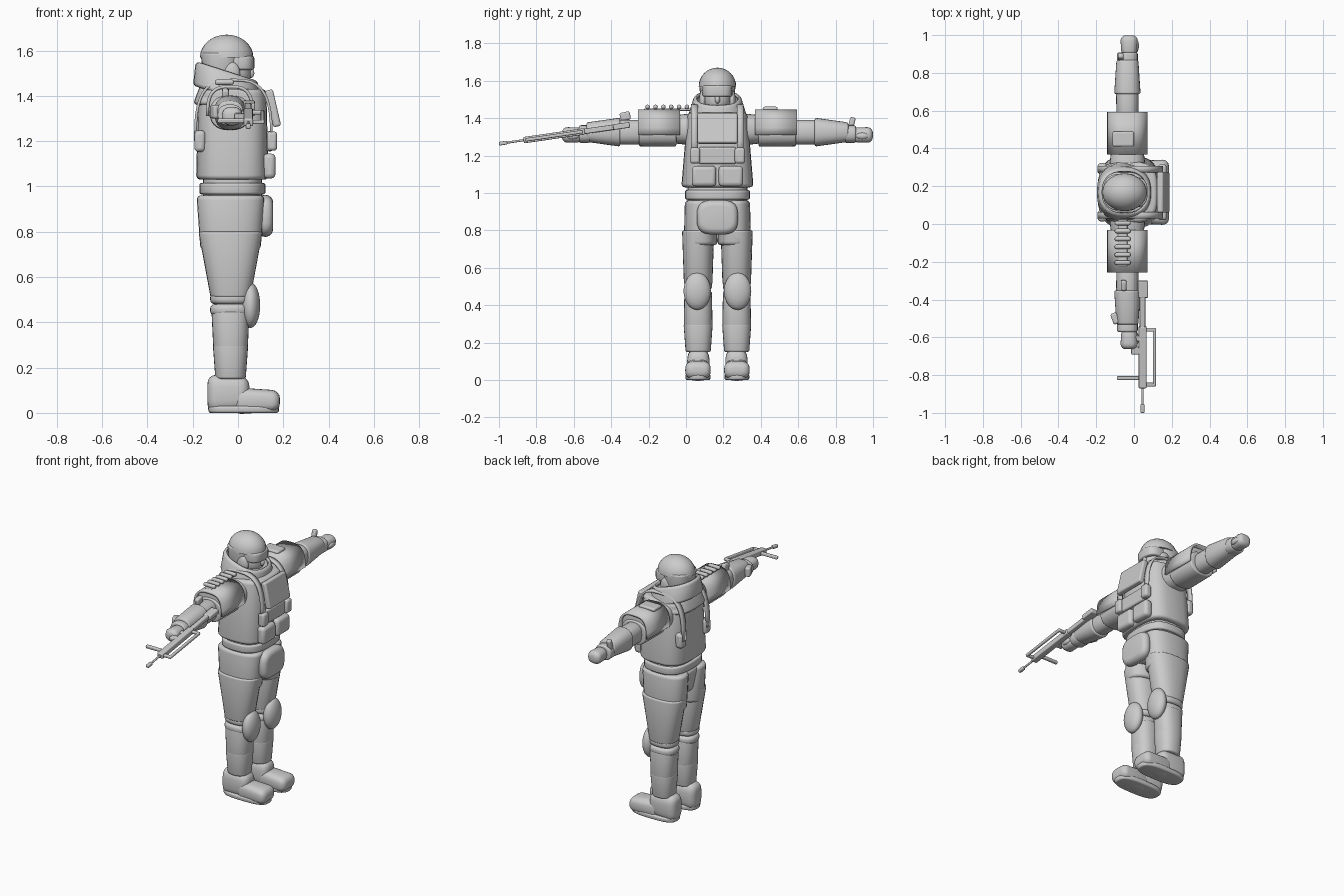
import bpy, bmesh
from math import sin, cos, pi, sqrt, atan, copysign, radians
from mathutils import Matrix

if "Cube" in bpy.data.objects:
    bpy.data.objects.remove(bpy.data.objects["Cube"])

# The figure faces +x and spreads its arms along y
MIDDLE = .168
TORSO = (-.025, MIDDLE)
HEAD = (-.05, MIDDLE)
ARM_X, ARM_Z = -.035, 1.325
ARM = (ARM_X, ARM_Z)
RIFLE_SLOPE = .145

grey = bpy.data.materials.new("plain_grey")
grey.use_nodes = True
grey.diffuse_color = (.6, .6, .6, 1)
shader = grey.node_tree.nodes["Principled BSDF"]
shader.inputs["Base Color"].default_value = grey.diffuse_color


def finish(name, bm, thickness=0, bevel=0):
    bmesh.ops.recalc_face_normals(bm, faces=bm.faces)
    mesh = bpy.data.meshes.new(name)
    bm.to_mesh(mesh)
    bm.free()
    mesh.materials.append(grey)
    part = bpy.data.objects.new(name, mesh)
    bpy.context.collection.objects.link(part)
    if thickness:
        solidify = part.modifiers.new("thickness", "SOLIDIFY")
        solidify.thickness = thickness
        solidify.offset = 0
    if bevel:
        rounded = part.modifiers.new("rounded_edges", "BEVEL")
        rounded.width = bevel
        rounded.segments = 3
    bpy.ops.object.select_all(action="DESELECT")
    part.select_set(True)
    bpy.context.view_layer.objects.active = part
    bpy.ops.object.shade_smooth_by_angle(angle=radians(40))
    return part


def superellipse(angle, power):
    """Point on a rounded square of unit radius."""
    c, s = cos(angle), sin(angle)
    return [copysign(abs(value) ** (2 / power), value) for value in (c, s)]


def limb(name, axis, span, centre, start, end, power=2.4, rounding=.01, tilt=0, hollow=0):
    """Tapered rounded-square tube with softened rims."""
    length = abs(span[1] - span[0])
    sides = 28
    rim = [rounding * (1 - cos(step * pi / 8)) for step in range(5)]
    offsets = rim + [length - offset for offset in reversed(rim)]
    bm = bmesh.new()
    loops = []
    for offset in offsets:
        t = offset / length
        along = span[0] + t * (span[1] - span[0])
        inward = max(0, 1 - min(offset, length - offset) / rounding)
        shrink = rounding * (1 - sqrt(1 - inward ** 2))
        radii = [a + t * (b - a) - shrink for a, b in zip(start, end)]
        loop = []
        for side_index in range(sides):
            corner = superellipse(2 * pi * side_index / sides, power)
            u, v = [c + r * k for c, r, k in zip(centre, radii, corner)]
            point = {"x": (along, u, v), "y": (u, along, v), "z": (u, v, along + tilt * u)}
            loop.append(bm.verts.new(point[axis]))
        loops.append(loop)
    for lower, upper in zip(loops, loops[1:]):
        for i in range(sides):
            j = (i + 1) % sides
            bm.faces.new((lower[i], lower[j], upper[j], upper[i]))
    if not hollow:
        bm.faces.new(loops[0])
        bm.faces.new(loops[-1])
    return finish(name, bm, thickness=hollow)


def box(name, at, size, bevel=.01, turn=(0, 0, 0)):
    bm = bmesh.new()
    bmesh.ops.create_cube(bm, size=1, matrix=Matrix.Diagonal((*size, 1)))
    part = finish(name, bm, bevel=min(bevel, min(size) * .45))
    part.location = at
    part.rotation_euler = turn
    return part


def ball(name, at, radii, dome=False):
    bm = bmesh.new()
    bmesh.ops.create_uvsphere(bm, u_segments=28, v_segments=16, radius=1)
    if dome:
        lower = [vert for vert in bm.verts if vert.co.z < -.01]
        bmesh.ops.delete(bm, geom=lower, context="VERTS")
        bmesh.ops.holes_fill(bm, edges=bm.edges)
    bm.transform(Matrix.Translation(at) @ Matrix.Diagonal((*radii, 1)))
    return finish(name, bm)


def arch(name, centre, half_width, base, rise, edges, thickness):
    """Curved sheet arching front to back, spanning y between its edges."""
    bm = bmesh.new()
    rows = []
    for step in range(21):
        across, up = superellipse(pi * step / 20, power=3)
        x, z = centre + half_width * across, base + rise * up
        rows.append([bm.verts.new((x, edge, z)) for edge in edges])
    for near, far in zip(rows, rows[1:]):
        bm.faces.new((near[0], near[1], far[1], far[0]))
    return finish(name, bm, thickness=thickness)


def rifle_part(name, y, x, height):
    """Block on the sloping rifle axis, given its y and x limits."""
    middle = sum(y) / 2
    at = (sum(x) / 2, middle, 1.263 + (middle + 1) * RIFLE_SLOPE)
    size = (x[1] - x[0], y[1] - y[0], height)
    return box(name, at, size, bevel=.006, turn=(atan(RIFLE_SLOPE), 0, 0))


# Torso
limb("vest", "z", span=(1.03, 1.43), centre=TORSO, start=(.16, .193), end=(.15, .16), power=3.2, rounding=.02)
limb("vest_yoke", "z", span=(1.36, 1.465), centre=HEAD, start=(.15, .17), end=(.11, .12), power=3, rounding=.02)
limb("waist", "z", span=(.94, 1.05), centre=TORSO, start=(.13, .16), end=(.13, .16), power=2.8)
limb("belt", "z", span=(.965, 1.015), centre=TORSO, start=(.146, .174), end=(.146, .174), power=2.8)
limb("hips", "z", span=(.8, .965), centre=TORSO, start=(.12, .12), end=(.147, .174), rounding=.03)
limb("collar", "z", span=(1.39, 1.485), centre=HEAD, start=(.14, .15), end=(.13, .12), tilt=-.32, hollow=.016)

# Chest gear
box("chest_plate", at=(.155, MIDDLE, 1.345), size=(.035, .215, .165), turn=(0, radians(-13), 0))
box("lower_chest_panel", at=(.14, MIDDLE, 1.2), size=(.03, .2, .09))
limb("groin_flap", "x", span=(.09, .155), centre=(MIDDLE, .87), start=(.11, .095), end=(.11, .09),
     power=3.2, rounding=.03)

# Head
limb("neck", "z", span=(1.42, 1.52), centre=HEAD, start=(.065, .065), end=(.065, .065))
ball("face", at=(-.015, MIDDLE, 1.5), radii=(.072, .07, .085))
box("jaw", at=(.015, MIDDLE, 1.445), size=(.07, .075, .045), bevel=.018)
ball("nose", at=(.055, MIDDLE, 1.5), radii=(.017, .014, .022))
limb("goggles", "z", span=(1.515, 1.575), centre=(0, MIDDLE), start=(.072, .08), end=(.072, .08), power=2.8)
limb("helmet_skirt", "z", span=(1.49, 1.59), centre=(-.075, MIDDLE), start=(.08, .09), end=(.09, .098))
ball("helmet", at=(*HEAD, 1.57), radii=(.118, .1, .1), dome=True)

for sign, side in ((1, "left_"), (-1, "right_")):
    def out(distance):
        return MIDDLE + sign * distance

    # Shoulder strap with a pouch at each end
    arch(side + "strap", centre=-.02, half_width=.168, base=1.2, rise=.27,
         edges=(out(.105), out(.14)), thickness=.012)
    box(side + "strap_pouch", at=(.15, out(.12), 1.2), size=(.045, .055, .085), bevel=.014)
    box(side + "back_pouch", at=(-.168, out(.125), 1.2), size=(.05, .06, .095), bevel=.018)
    box(side + "belly_pouch", at=(.138, out(.072), 1.09), size=(.055, .13, .11), bevel=.02)
    ball(side + "ear_guard", at=(-.03, out(.078), 1.495), radii=(.04, .02, .055))

    # Leg
    hip, leg = (-.033, out(.09)), (-.033, out(.103))
    limb(side + "hip", "z", span=(.72, .96), centre=hip, start=(.133, .09), end=(.15, .084), rounding=.02)
    limb(side + "thigh", "z", span=(.51, .8), centre=leg, start=(.088, .076), end=(.142, .086))
    for height in (.455, .505):
        limb(side + "knee_band", "z", span=(height - .025, height + .025), centre=leg,
             start=(.09, .074), end=(.09, .074), rounding=.02)
    ball(side + "knee_pad", at=(.055, out(.108), .475), radii=(.043, .073, .1))
    limb(side + "calf", "z", span=(.28, .45), centre=leg, start=(.076, .077), end=(.084, .074))
    limb(side + "shin", "z", span=(.15, .3), centre=leg, start=(.067, .067), end=(.078, .078))

    # Boot
    limb(side + "boot_heel", "x", span=(-.135, .05), centre=(out(.102), .085), start=(.06, .085), end=(.06, .075),
         power=3, rounding=.04)
    limb(side + "boot_toe", "x", span=(-.02, .185), centre=(out(.104), .053), start=(.06, .06), end=(.07, .046),
         power=3, rounding=.035)
    limb(side + "boot_sole", "z", span=(0, .03), centre=(.025, out(.104)), start=(.155, .066), end=(.158, .068), power=3)

    # Arm
    limb(side + "armpit", "y", span=(out(.1), out(.23)), centre=(ARM_X, 1.34), start=(.1, .09), end=(.085, .075))
    limb(side + "sleeve", "y", span=(out(.22), out(.42)), centre=ARM, start=(.09, .078), end=(.088, .076))
    limb(side + "elbow", "y", span=(out(.4), out(.54)), centre=ARM, start=(.058, .066), end=(.06, .066))
    limb(side + "forearm_guard", "y", span=(out(.52), out(.7)), centre=ARM, start=(.07, .077), end=(.058, .052))
    limb(side + "cuff", "y", span=(out(.68), out(.74)), centre=(ARM_X, 1.315), start=(.055, .047), end=(.055, .047))
    limb(side + "hand", "y", span=(out(.72), out(.831)), centre=(-.026, 1.31), start=(.04, .04), end=(.047, .042),
         rounding=.03)
    ball(side + "thumb", at=(.012, out(.775), 1.305), radii=(.014, .035, .018))

    # Shoulder plate
    arch(side + "shoulder_plate", centre=ARM_X, half_width=.1, base=1.31, rise=.13,
         edges=(out(.2), out(.425)), thickness=.014)
    limb(side + "shoulder_pad", "y", span=(out(.21), out(.41)), centre=(ARM_X, 1.36), start=(.095, .07),
         end=(.095, .07), power=3)

# Left arm gear
box("left_shoulder_box", at=(-.057, .45, 1.45), size=(.115, .08, .022))
box("left_wrist_fin", at=(-.07, .885, 1.37), size=(.03, .03, .07), turn=(radians(-15), 0, 0))

# Right arm gear
box("shell_belt", at=(-.06, -.1, 1.445), size=(.05, .25, .012))
for shell in range(6):
    box("shell", at=(-.06, -.205 + .042 * shell, 1.46), size=(.085, .024, .024), bevel=.011)
box("right_elbow_gadget", at=(-.055, -.325, 1.41), size=(.03, .055, .045), turn=(radians(12), 0, 0))
box("right_wrist_gadget", at=(-.1, -.5, 1.33), size=(.035, .06, .06), turn=(0, 0, radians(20)))

# Rifle lying on its side, muzzle towards -y
rifle_part("rifle_butt", y=(-.39, -.3), x=(.02, .075), height=.03)
rifle_part("rifle_stock", y=(-.56, -.38), x=(.03, .06), height=.028)
rifle_part("rifle_body", y=(-.87, -.54), x=(.025, .066), height=.034)
rifle_part("rifle_carry_rail", y=(-.86, -.55), x=(.1, .117), height=.018)
for post in (-.85, -.56):
    rifle_part("rifle_rail_post", y=(post - .01, post + .01), x=(.055, .115), height=.018)
rifle_part("rifle_barrel", y=(-.99, -.85), x=(.039, .051), height=.012)
rifle_part("rifle_muzzle", y=(-1, -.955), x=(.034, .056), height=.02)
rifle_part("rifle_foregrip", y=(-.825, -.805), x=(-.09, .035), height=.02)
rifle_part("rifle_trigger_grip", y=(-.62, -.59), x=(-.03, .035), height=.026)
rifle_part("rifle_magazine", y=(-.69, -.65), x=(-.015, .035), height=.024)
